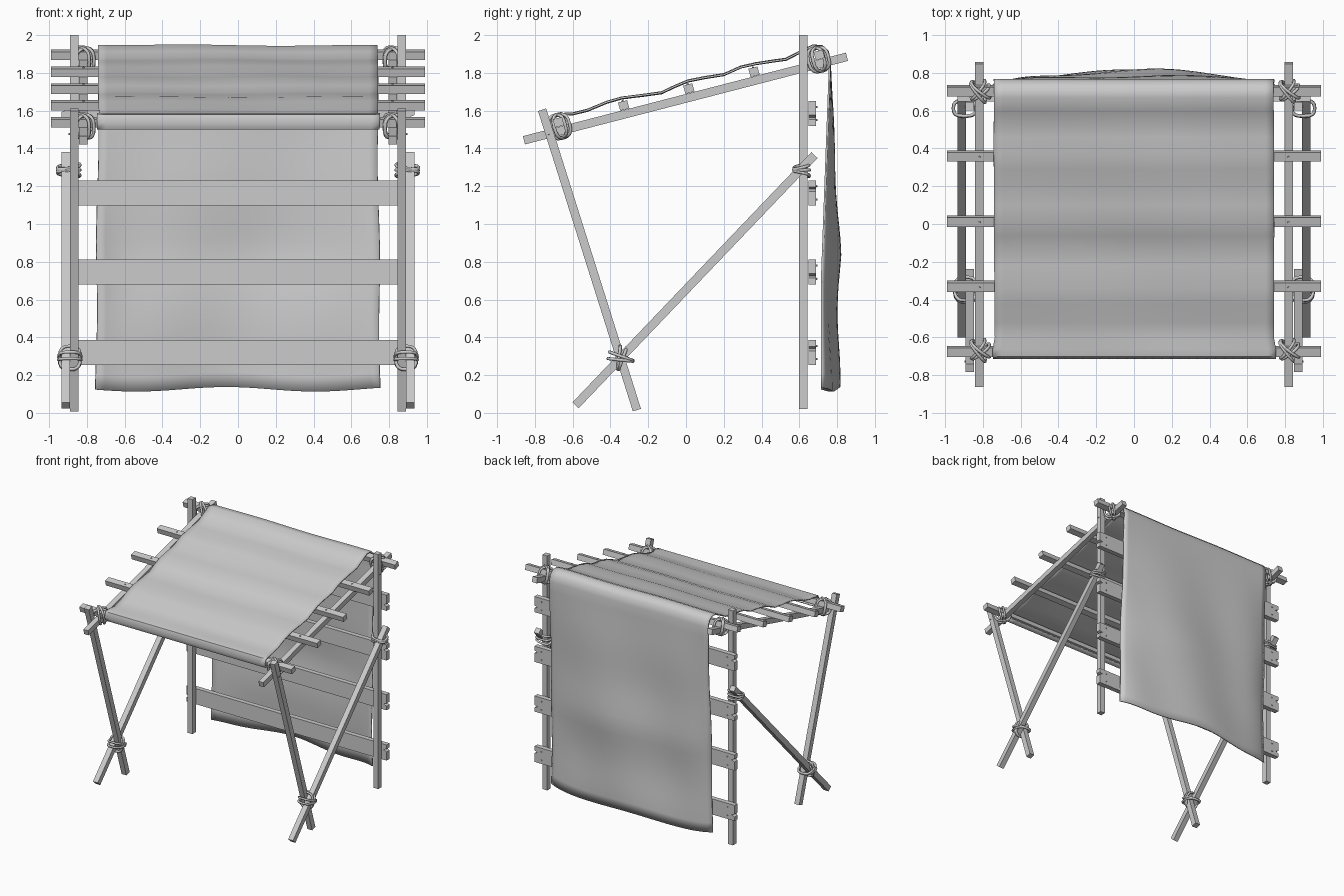
import bpy, bmesh, math
from mathutils import Vector, Matrix

cube = bpy.data.objects.get("Cube")
if cube:
    bpy.data.objects.remove(cube, do_unlink=True)

GREY = (0.6, 0.6, 0.6, 1)
mat = bpy.data.materials.new("plain_grey")
mat.use_nodes = True
mat.diffuse_color = GREY
mat.node_tree.nodes["Principled BSDF"].inputs["Base Color"].default_value = GREY

X = Vector((1, 0, 0))
SLOPE = math.atan(0.2584)
ALONG = Vector((0, math.cos(SLOPE), math.sin(SLOPE)))   # up the roof
NORMAL = Vector((0, -math.sin(SLOPE), math.cos(SLOPE)))  # out of the roof


def rafter_z(y):
    return 1.665 + math.tan(SLOPE) * y


def add_object(name, data):
    obj = bpy.data.objects.new(name, data)
    data.materials.append(mat)
    bpy.context.scene.collection.objects.link(obj)
    return obj


def mesh_object(name, bm):
    bmesh.ops.recalc_face_normals(bm, faces=bm.faces)
    mesh = bpy.data.meshes.new(name)
    bm.to_mesh(mesh)
    bm.free()
    return add_object(name, mesh)


def bar(name, start, end, side, width=0.045, depth=0.045):
    """Square timber from start to end; width is measured along side."""
    start, end = Vector(start), Vector(end)
    axis = (end - start).normalized()
    third = axis.cross(side)
    frame = Matrix((side * width, third * depth, end - start)).transposed().to_4x4()
    bm = bmesh.new()
    bmesh.ops.create_cube(bm, size=1, matrix=Matrix.Translation((start + end) / 2) @ frame)
    return mesh_object(name, bm)


def nail(name, at, axis):
    bm = bmesh.new()
    turn = Vector((0, 0, 1)).rotation_difference(axis).to_matrix().to_4x4()
    bmesh.ops.create_cone(bm, cap_ends=True, segments=6, radius1=0.006, radius2=0.005,
                          depth=0.01, matrix=Matrix.Translation(at) @ turn)
    mesh_object(name, bm)


def rope(name, centre, u, v, a, b, power=0.7):
    """Closed rounded loop of rope in the plane of u and v."""
    curve = bpy.data.curves.new(name, "CURVE")
    curve.dimensions = "3D"
    curve.bevel_depth = 0.009
    curve.bevel_resolution = 1
    spline = curve.splines.new("POLY")
    count = 20
    spline.points.add(count - 1)
    for i, point in enumerate(spline.points):
        t = math.tau * i / count
        c, s = math.cos(t), math.sin(t)
        p = (Vector(centre) + u * a * math.copysign(abs(c) ** power, c)
             + v * b * math.copysign(abs(s) ** power, s))
        point.co = (*p, 1)
    spline.use_cyclic_u = True
    spline.use_smooth = True
    add_object(name, curve)


def lashing(name, centre, u, v, n, a, b):
    """Crossed rope loops that tie bars running along u and v."""
    for k, diagonal in enumerate(((u + v).normalized(), (u - v).normalized())):
        across = n.cross(diagonal)
        for j in (-1, 1):
            rope(f"{name}_{k}_{j}", Vector(centre) + across * j * 0.01,
                 (diagonal + across * j * 0.12).normalized(), n, a + 0.004 * k, b + 0.004 * k)


# Side frames
for s, tag in ((1, "left"), (-1, "right")):
    post_x, brace_x, rafter_x = s * 0.868, s * 0.912, s * 0.818
    bar(f"back_post_{tag}", (post_x, 0.622, 0.02), (post_x, 0.622, 2.0), X)
    bar(f"front_leg_{tag}", (post_x, -0.26, 0.015), (post_x, -0.762, 1.605), X)
    bar(f"brace_{tag}", (brace_x, -0.585, 0.04), (brace_x, 0.68, 1.365), X)
    bar(f"rafter_{tag}", (rafter_x, -0.858, rafter_z(-0.858)),
        (rafter_x, 0.852, rafter_z(0.852)), X)
    for y in (-0.728, 0.622):
        nail(f"rafter_nail_{tag}", (post_x + s * 0.024, y, rafter_z(y)), X * s)

    # Rope lashings
    for y, end in ((-0.667, "front"), (0.703, "back")):
        lashing(f"{end}_roof_rope_{tag}", (rafter_x, y, rafter_z(y) + 0.025),
                X, ALONG, NORMAL, 0.058, 0.06)
    leg_dir = Vector((0, -0.3, 0.954))
    brace_dir = Vector((0, 0.69, 0.724))
    lashing(f"foot_rope_{tag}", (s * 0.89, -0.345, 0.29), leg_dir, brace_dir, X, 0.062, 0.055)
    for k in range(3):
        tilt = Vector((0, 1, 0.25 * (k - 1))).normalized()
        rope(f"brace_rope_{tag}_{k}", (s * 0.896, 0.612, 1.265 + 0.02 * k),
             Vector((1, 0, 0.12 * s * (1 - k))).normalized(), tilt, 0.06, 0.042)

# Roof beams and slats, with nails where the slats cross the rafters
for y, name in ((-0.675, "front_beam"), (-0.33, "slat_low"), (0.015, "slat_middle"),
                (0.36, "slat_high"), (0.705, "back_beam")):
    z = rafter_z(y) + 0.048
    bar(name, (-0.99, y, z), (0.99, y, z), ALONG, 0.05, 0.045)
    if name.startswith("slat"):
        for s in (-1, 1):
            nail(name + "_nail", Vector((s * 0.818, y, z)) + NORMAL * 0.024, NORMAL)

# Back planks with split ends
for i, z in enumerate((0.32, 0.745, 1.165, 1.585)):
    h, e = 0.066, 0.935
    notch = 0.02 * (-1) ** i
    outline = [(-e, -h), (e, -h), (e, notch - 0.012), (e - 0.03, notch), (e, notch + 0.012),
               (e, h), (-e, h), (-e, 0.012 - notch), (-e + 0.03, -notch), (-e, -0.012 - notch)]
    bm = bmesh.new()
    face = bm.faces.new([bm.verts.new((x, 0.648, z + dz)) for x, dz in outline])
    extruded = bmesh.ops.extrude_face_region(bm, geom=[face])["geom"]
    bmesh.ops.translate(bm, vec=(0, 0.04, 0),
                        verts=[g for g in extruded if isinstance(g, bmesh.types.BMVert)])
    mesh_object(f"back_plank_{i + 1}", bm)
    for s in (-1, 1):
        for dz in (-0.035, 0.035):
            nail("plank_nail", (s * 0.868, 0.69, z + dz), Vector((0, 1, 0)))

# Cloth: wrapped round the front beam, draped over the slats, hanging at the back
profile = [(-0.65, 1.508), (-0.695, 1.505), (-0.71, 1.535), (-0.698, 1.575), (-0.66, 1.583),
           (-0.6, 1.583), (-0.52, 1.603), (-0.42, 1.645), (-0.34, 1.668), (-0.22, 1.683),
           (-0.13, 1.695), (-0.06, 1.728), (0.01, 1.757), (0.1, 1.775), (0.2, 1.79),
           (0.29, 1.83), (0.37, 1.848), (0.46, 1.862), (0.53, 1.872), (0.6, 1.908),
           (0.67, 1.942), (0.72, 1.94), (0.752, 1.91), (0.762, 1.86)]
roof_rows = len(profile)
hang_rows = 22
for k in range(1, hang_rows + 1):
    t = k / hang_rows
    profile.append((0.762 - 0.043 * min(1, 1.5 * t), 1.86 - 1.735 * t))
columns = 32
bm = bmesh.new()
rows = []
for r, (y, z) in enumerate(profile):
    row = []
    hang = max(0, (r - roof_rows + 1) / hang_rows)
    for c in range(columns + 1):
        f = 2 * c / columns - 1
        x = f * (0.738 + 0.014 * hang) + 0.004 * math.sin(7 * z + 2 * f)
        if r < 5:
            x *= 1.015
        dy = dz = 0
        if hang:
            bulge = 0.07 + 0.016 * math.sin(5 * f - 1 + 3 * hang) + 0.008 * math.sin(9 * z)
            dy = bulge * (1 - f ** 4) * min(1, 1.7 * hang)
            dz = 0.012 * math.sin(5 * f + 2) * hang
        elif r >= 5:
            dz = 0.004 * math.sin(4 * f + 5 * y) * (1 - f * f)
        row.append(bm.verts.new((x, y + dy, z + dz)))
    rows.append(row)
for low, high in zip(rows, rows[1:]):
    for c in range(columns):
        bm.faces.new((low[c], low[c + 1], high[c + 1], high[c]))
cloth = mesh_object("cloth_cover", bm)
thick = cloth.modifiers.new("thickness", "SOLIDIFY")
thick.thickness = 0.01
thick.offset = 0
bpy.context.view_layer.objects.active = cloth
cloth.select_set(True)
bpy.ops.object.shade_smooth_by_angle(angle=math.radians(50))
